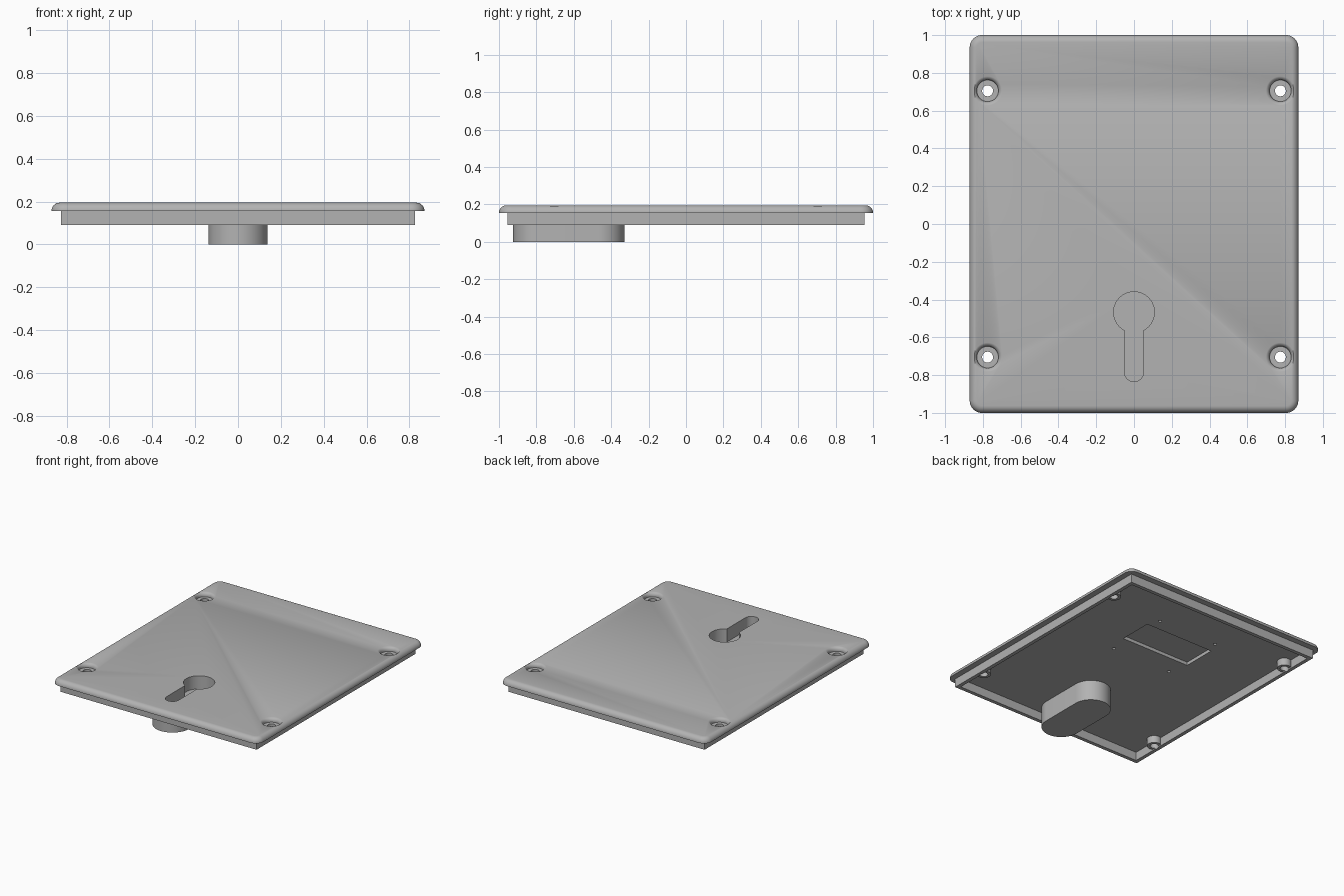
import bpy, bmesh
from math import sin, cos, pi

if "Cube" in bpy.data.objects:
    bpy.data.objects.remove(bpy.data.objects["Cube"], do_unlink=True)

grey = bpy.data.materials.new("plain grey")
grey.use_nodes = True
GREY = (0.45, 0.45, 0.45, 1)
grey.diffuse_color = GREY
grey.node_tree.nodes["Principled BSDF"].inputs["Base Color"].default_value = GREY


def arc(cx, cy, r, a0, a1, n):
    return [(cx + r * cos(a0 + (a1 - a0) * i / n), cy + r * sin(a0 + (a1 - a0) * i / n))
            for i in range(n + 1)]


def loft(name, rings):
    """Closed solid skinned through rings of equal point count, bottom to top."""
    bm = bmesh.new()
    loops = [[bm.verts.new(p) for p in ring] for ring in rings]
    for low, high in zip(loops, loops[1:]):
        for i in range(len(low)):
            j = (i + 1) % len(low)
            bm.faces.new((low[i], low[j], high[j], high[i]))
    bm.faces.new(loops[0][::-1])
    bm.faces.new(loops[-1])
    bmesh.ops.recalc_face_normals(bm, faces=bm.faces)
    mesh = bpy.data.meshes.new(name)
    bm.to_mesh(mesh)
    bm.free()
    mesh.materials.append(grey)
    obj = bpy.data.objects.new(name, mesh)
    bpy.context.collection.objects.link(obj)
    return obj


def prism(name, outline, z0, z1):
    return loft(name, [[(x, y, z) for x, y in outline] for z in (z0, z1)])


def turned(name, cx, cy, profile, n=40):
    """Solid of revolution from (radius, height) pairs."""
    return loft(name, [[(x, y, z) for x, y in arc(cx, cy, r, 0, 2 * pi, n)[:-1]] for r, z in profile])


def box(name, hx, hy, z0, z1, cy=0):
    return prism(name, [(-hx, cy - hy), (hx, cy - hy), (hx, cy + hy), (-hx, cy + hy)], z0, z1)


def rounded_rect(hx, hy, r):
    pts = []
    for k, (sx, sy) in enumerate([(1, 1), (-1, 1), (-1, -1), (1, -1)]):
        pts += arc(sx * (hx - r), sy * (hy - r), r, k * pi / 2, (k + 1) * pi / 2, 10)
    return pts


def combine(target, tools, operation):
    bpy.context.view_layer.objects.active = target
    for tool in tools:
        mod = target.modifiers.new("combine", "BOOLEAN")
        mod.operation, mod.solver, mod.object = operation, "EXACT", tool
        bpy.ops.object.modifier_apply(modifier=mod.name)
    for tool in tools:
        bpy.data.objects.remove(tool, do_unlink=True)


BASE, UNDER, TOP = 0.09, 0.155, 0.195
FILLET = TOP - UNDER - 0.002

# Cover plate with a rounded upper edge
rings = [[(x, y, UNDER) for x, y in rounded_rect(0.87, 1.0, 0.065)]]
for i in range(9):
    a = i * pi / 16
    inset = FILLET * (1 - cos(a))
    z = TOP - FILLET + FILLET * sin(a)
    rings.append([(x, y, z) for x, y in rounded_rect(0.87 - inset, 1.0 - inset, 0.065 - inset)])
cover = loft("cover_plate", rings)

# Skirt frame below the plate
skirt = box("skirt", 0.825, 0.955, BASE, UNDER + 0.01)
combine(skirt, [box("skirt_cutter", 0.797, 0.927, BASE - 0.05, UNDER)], "DIFFERENCE")

# Keyhole housing and screw posts
ROUND_Y, SLOT_Y, WALL = -0.467, -0.787, 0.138
housing = prism("keyhole_housing", arc(0, ROUND_Y, WALL, 0, pi, 32) + arc(0, SLOT_Y, WALL, pi, 2 * pi, 32),
                0, UNDER + 0.01)
corners = [(sx * 0.775, sy * 0.705) for sx in (-1, 1) for sy in (-1, 1)]
posts = [turned("screw_post", x, y, [(0.05, 0.1), (0.05, UNDER + 0.005)]) for x, y in corners]
combine(cover, [skirt, housing] + posts, "UNION")

# Keyhole pocket
outline = arc(0, ROUND_Y, 0.108, -pi / 2 + 0.48, 1.5 * pi - 0.48, 48) + arc(0, -0.785, 0.05, pi, 2 * pi, 16)
cutters = [prism("keyhole_cutter", outline, 0.095, TOP + 0.05)]

# Screw holes with soft-edged recesses
for x, y in corners:
    flare = [(0.057 + 0.027 * (1 - cos(a)), TOP - 0.026 + 0.027 * sin(a))
             for a in (i * pi / 12 for i in range(7))]
    cutters.append(turned("recess_cutter", x, y, [(0.057, 0.164)] + flare + [(0.084, TOP + 0.05)]))
    cutters.append(turned("screw_cutter", x, y, [(0.029, 0.05), (0.029, TOP + 0.05)]))

# Shallow underside window and its four pin holes
cutters.append(box("window_cutter", 0.29, 0.13, 0.14, UNDER + 0.025, 0.36))
for sx in (-1, 1):
    for sy in (-1, 1):
        cutters.append(turned("pin_cutter", sx * 0.25, 0.33 + sy * 0.25, [(0.012, 0.14), (0.012, UNDER + 0.02)], 16))
combine(cover, cutters, "DIFFERENCE")

# Smooth curves, sharp edges
bpy.ops.object.select_all(action="DESELECT")
cover.select_set(True)
bpy.context.view_layer.objects.active = cover
bpy.ops.object.shade_smooth_by_angle(angle=0.5)
